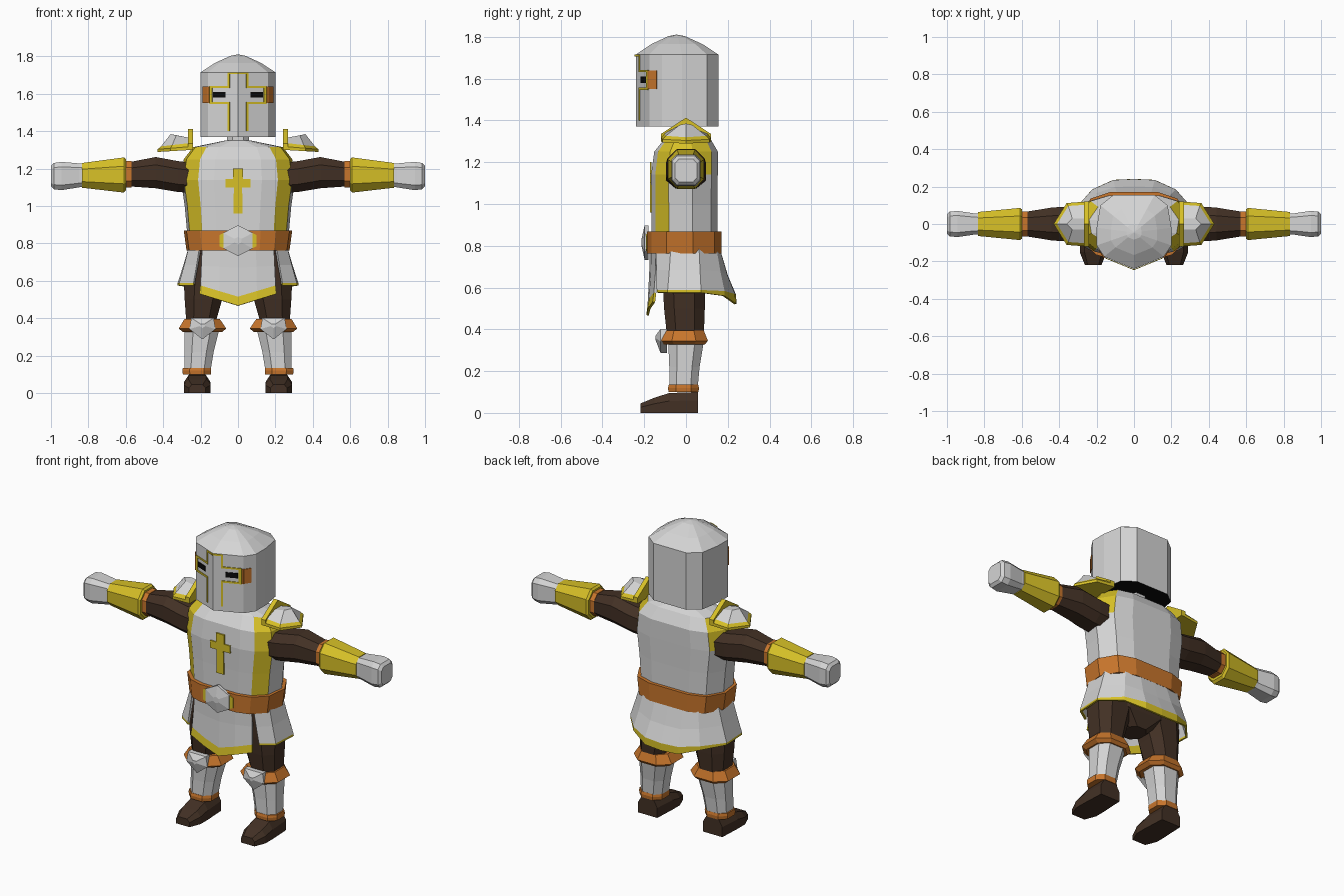
import bpy, bmesh
from mathutils import Vector

if "Cube" in bpy.data.objects:
    bpy.data.objects.remove(bpy.data.objects["Cube"])


def material(name, rgb):
    m = bpy.data.materials.new(name)
    m.diffuse_color = (*rgb, 1)
    m.use_nodes = True
    m.node_tree.nodes["Principled BSDF"].inputs["Base Color"].default_value = m.diffuse_color
    return m


STEEL = material("pale steel", (0.66, 0.66, 0.66))
GOLD = material("gold trim", (0.68, 0.53, 0.02))
LEATHER = material("orange leather", (0.58, 0.18, 0.025))
BROWN = material("dark brown", (0.055, 0.03, 0.018))
BLACK = material("black", (0.003, 0.003, 0.003))


def build(name, verts, faces, mats, rule=None, solid=0):
    """Flat-shaded mesh; rule(face) gives the material slot."""
    bm = bmesh.new()
    vs = [bm.verts.new(v) for v in verts]
    for i, f in enumerate(faces):
        face = bm.faces.new([vs[k] for k in f])
        face.material_index = rule(i) if rule else 0
    bmesh.ops.recalc_face_normals(bm, faces=bm.faces)
    me = bpy.data.meshes.new(name)
    bm.to_mesh(me)
    bm.free()
    ob = bpy.data.objects.new(name, me)
    bpy.context.collection.objects.link(ob)
    for m in mats:
        me.materials.append(m)
    if solid:
        mod = ob.modifiers.new("thickness", "SOLIDIFY")
        mod.thickness = solid
        mod.offset = 0
    return ob


def loft(name, rings, mats, rule=None):
    """Closed skin over rings; rule(row, segment); the caps are rows -1 and -2."""
    n = len(rings[0])
    faces, keys = [], []
    for r in range(len(rings) - 1):
        for i in range(n):
            j = (i + 1) % n
            faces.append((r * n + i, r * n + j, r * n + n + j, r * n + n + i))
            keys.append((r, i))
    last = (len(rings) - 1) * n
    faces += [tuple(range(n)), tuple(range(last, last + n))]
    keys += [(-1, 0), (-2, 0)]
    return build(name, [v for ring in rings for v in ring], faces, mats,
                 (lambda i: rule(*keys[i])) if rule else None)


def sheet(name, rows, mats, rule):
    n = len(rows[0])
    faces = [(r * n + i, r * n + i + 1, r * n + n + i + 1, r * n + n + i)
             for r in range(len(rows) - 1) for i in range(n - 1)]
    return build(name, [v for r in rows for v in r], faces, mats,
                 lambda i: rule(i // (n - 1)), 0.012)


def octagon(a, b, k=0.5):
    return [(a, -b * k), (a, b * k), (a * k, b), (-a * k, b),
            (-a, b * k), (-a, -b * k), (-a * k, -b), (a * k, -b)]


def mirrored(half):
    """Complete a half outline that starts and ends on x = 0."""
    return half + [(-x, y) for x, y in half[-2:0:-1]]


# Helmet with a ridged face and a domed crown
HELM = mirrored([(0, -.24), (.16, -.175), (.2, -.115), (.2, -.02),
                 (.18, .1), (.11, .155), (0, .155)])


def helm_ring(s, z):
    return [(x * s, -.045 + (y + .045) * s, z) for x, y in HELM]


loft("helmet", [helm_ring(1, 1.37), helm_ring(1, 1.715), helm_ring(.62, 1.765),
                helm_ring(.2, 1.803), helm_ring(.02, 1.81)], [STEEL, BLACK],
     lambda r, i: 1 if r == -1 else 0)


# Painted helmet plates: x range, z range on the face
def face_point(x, z):
    y = -.24 + .065 * x / .16 if x <= .16 else -.175 + 1.5 * (x - .16)
    return Vector((x * 1.015, (y + .02) * 1.02 - .02, z))


def helmet_plates(name, rects, mat):
    verts, faces = [], []
    for x0, x1, z0, z1 in rects:
        xs = [x0, .16, x1] if x0 < .16 < x1 else [x0, x1]
        for a, b in zip(xs, xs[1:]):
            for s in (1, -1):
                k = len(verts)
                quad = [face_point(a, z0), face_point(b, z0),
                        face_point(b, z1), face_point(a, z1)]
                quad = [Vector((v.x * s, v.y, v.z)) for v in quad]
                verts += quad if s > 0 else quad[::-1]
                faces.append((k, k + 1, k + 2, k + 3))
    build(name, verts, faces, [mat], solid=.004)


helmet_plates("helmet_cross_outline", [
    (0, .054, 1.705, 1.715), (.043, .054, 1.642, 1.705), (.043, .054, 1.4, 1.546),
    (.043, .15, 1.632, 1.642), (.043, .15, 1.546, 1.557), (.135, .15, 1.557, 1.632)], GOLD)
helmet_plates("helmet_hinges", [(.151, .185, 1.55, 1.638)], LEATHER)
helmet_plates("eye_slits", [(.066, .13, 1.58, 1.61)], BLACK)

# Neck
loft("neck", [[(x, y, z) for x, y in octagon(.058, .06)] for z in (1.32, 1.4)], [STEEL])

# Torso with gold side panels
BODY = mirrored([(0, -1), (.42, -1), (.7, -.88), (.95, -.5),
                 (1, .2), (.8, .8), (.45, 1), (0, 1)])


def body_ring(z, w, front, back):
    return [(x * w, y * (front if y < 0 else back), z) for x, y in BODY]


def torso_rule(row, i):
    seg = min(i, 13 - i)
    return int(row >= 0 and ((seg == 2 and row < 4) or (seg in (3, 4) and row in (2, 3))))


loft("torso", [body_ring(.78, .265, .165, .15), body_ring(1.0, .285, .165, .15),
               body_ring(1.14, .305, .167, .152), body_ring(1.25, .29, .152, .153),
               body_ring(1.315, .24, .1, .115), body_ring(1.35, .07, .06, .06)],
     [STEEL, GOLD], torso_rule)

# Chest cross
cross = mirrored([(0, .96), (.025, .96), (.022, 1.1), (.068, 1.1), (.068, 1.145),
                  (.028, 1.145), (.028, 1.2), (0, 1.2)])
loft("chest_cross", [[(x, y, z) for x, z in cross] for y in (-.173, -.164)], [GOLD])

# Belt and buckle
loft("belt", [body_ring(.762, .275, .187, .17), body_ring(.868, .29, .187, .17)], [LEATHER])
loft("buckle_rim", [[(x, y, .815 + z) for x, z in octagon(.1, .05, .6)]
                    for y in (-.192, -.18)], [GOLD])
HEXA = [(0, 1), (.95, .5), (.95, -.5), (0, -1), (-.95, -.5), (-.95, .5)]
loft("buckle", [[(x * r, y, .815 + z * r) for x, z in HEXA]
                for r, y in ((.083, -.18), (.083, -.198), (.02, -.212))], [STEEL])

# Front tabard with a pointed gold hem
cols = (-1, -.5, 0, .5, 1)


def tabard_row(z, drop, w, y):
    return [(c * w, y + .03 * c * c, z - drop * (1 - abs(c))) for c in cols]


sheet("front_tabard", [tabard_row(.79, 0, .19, -.168), tabard_row(.68, .01, .195, -.17),
                       tabard_row(.575, .06, .2, -.178), tabard_row(.53, .063, .205, -.184)],
      [STEEL, GOLD], lambda r: int(r == 2))

# Flared skirt around the sides and back
top = [(.2, -.14), (.255, -.07), (.255, .06), (.18, .14), (.09, .155), (0, .155)]
low = [(.235, -.135), (.31, -.085), (.318, .07), (.22, .18), (.11, .23), (0, .235)]
hem = [.575, .575, .575, .56, .525, .52]
trim = [.01, .01, .01, .02, .04, .04]


def skirt_row(t, lift):
    half = [(a[0] + (b[0] - a[0]) * t, a[1] + (b[1] - a[1]) * t,
             .79 + (h - .79) * t + g * lift) for a, b, h, g in zip(top, low, hem, trim)]
    return half + [(-x, y, z) for x, y, z in half[-2::-1]]


sheet("skirt", [skirt_row(0, 0), skirt_row(.5, 0), skirt_row(.99, 1), skirt_row(1, 0)],
      [STEEL, GOLD], lambda r: int(r == 2))

# Hips
loft("hips", [[(x, y - .005, z) for x, y in octagon(w, d)]
              for z, w, d in ((.52, .06, .07), (.6, .22, .1), (.79, .24, .12))], [BROWN])

for side, s in (("left", 1), ("right", -1)):
    def limb(name, rings, mat, k=.5):
        # vertical rings: z, centre x, half width, front y, back y
        loft(f"{side}_{name}", [[(s * (cx + x), (f + b) / 2 + y, z)
             for x, y in octagon(w, (b - f) / 2, k)] for z, cx, w, f, b in rings], [mat])

    def arm(name, rings, mat, k=.5):
        # sideways rings: x, half depth, bottom z, top z
        loft(f"{side}_{name}", [[(s * x, y, (lo + hi) / 2 + z)
             for y, z in octagon(d, (hi - lo) / 2, k)] for x, d, lo, hi in rings], [mat])

    # Legs
    limb("thigh", [(.36, .2, .075, -.09, .085), (.5, .185, .1, -.105, .09),
                   (.6, .17, .12, -.11, .09), (.75, .15, .12, -.11, .1)], BROWN)
    limb("knee_band", [(.327, .19, .105, -.105, .09), (.345, .19, .127, -.125, .105),
                       (.395, .192, .095, -.105, .085)], LEATHER)
    limb("shin", [(.12, .217, .07, -.08, .056), (.22, .208, .078, -.08, .065),
                  (.34, .193, .093, -.085, .085)], STEEL)
    limb("ankle_band", [(.1, .22, .075, -.084, .06), (.12, .22, .077, -.086, .062),
                        (.135, .22, .075, -.082, .058)], LEATHER)

    # Pointed knee cap
    cap = [(0, -.075), (.07, -.02), (.06, .04), (-.06, .04), (-.07, -.02)]
    loft(f"{side}_knee_cap", [[(s * (.19 + x * r), y, .362 + z * r) for x, z in cap]
                              for r, y in ((1, -.09), (1, -.122), (.2, -.145))], [STEEL])

    # Shoe: profile slices from heel to toe
    shoe = [(.057, .065, .1), (-.08, .072, .095), (-.15, .072, .073), (-.218, .045, .045)]
    loft(f"{side}_shoe", [[(s * (.218 + x * w), y, z * h) for x, z in
                           ((-1, 0), (1, 0), (1, .6), (.65, 1), (-.65, 1), (-1, .6))]
                          for y, w, h in shoe], [BROWN])

    # Arms
    arm("upper_arm", [(.24, .095, 1.07, 1.23), (.32, .095, 1.075, 1.24),
                      (.44, .088, 1.095, 1.262), (.58, .065, 1.105, 1.235)], BROWN)
    arm("elbow_band", [(.57, .068, 1.1, 1.24), (.605, .068, 1.1, 1.24)], LEATHER)
    arm("bracer", [(.598, .078, 1.085, 1.25), (.61, .086, 1.072, 1.26),
                   (.835, .064, 1.098, 1.23)], GOLD)
    arm("hand", [(.82, .055, 1.105, 1.225), (.85, .056, 1.1, 1.228),
                 (.945, .07, 1.085, 1.236), (.985, .066, 1.09, 1.23),
                 (1.0, .052, 1.105, 1.215)], STEEL, .65)

    # Pauldron: gold rim, steel dome and raised gold collar
    rim = [(.25, -.12), (.36, -.112), (.43, 0), (.36, .112), (.25, .12)]

    def rim_ring(r, z, tilt):
        return [(s * (.3 + (x - .3) * r), y * r, z - tilt * (x - .25)) for x, y in rim]

    loft(f"{side}_pauldron", [rim_ring(1, 1.3, .06), rim_ring(1, 1.318, .08),
                              rim_ring(.86, 1.337, .1),
                              [(s * x, y, z) for x, y, z in
                               ((.26, -.03, 1.365), (.33, -.03, 1.378), (.36, 0, 1.385),
                                (.33, .03, 1.378), (.26, .03, 1.365))]],
         [STEEL, GOLD], lambda r, i: int(r in (-1, 0, 1)))
    collar = [(-.12, 1.3), (.12, 1.3), (.12, 1.335), (0, 1.413), (-.12, 1.335)]
    loft(f"{side}_pauldron_collar", [[(s * x, y, z) for y, z in collar]
                                     for x in (.24, .268)], [GOLD])
